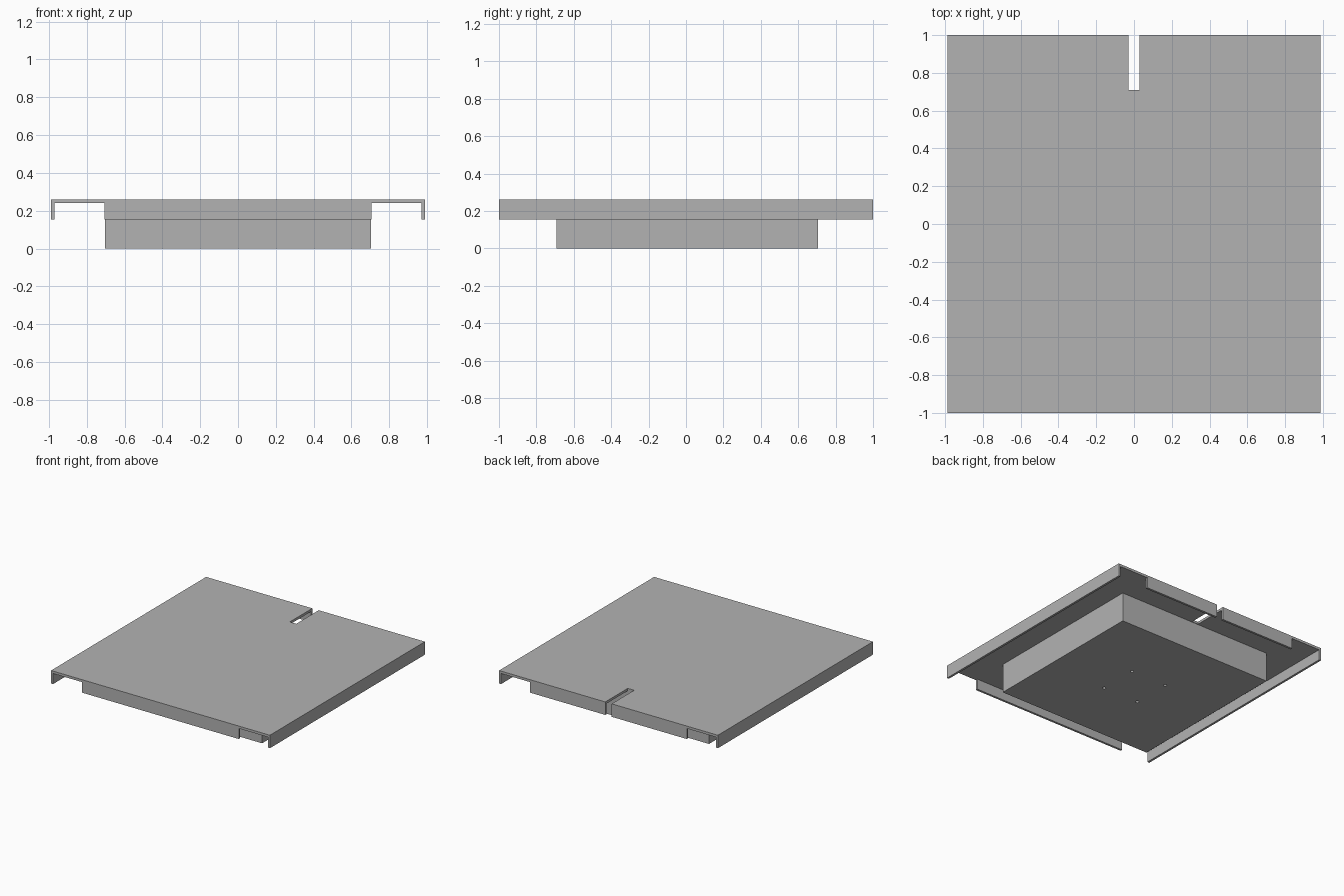
import bpy
import bmesh

cube = bpy.data.objects.get("Cube")
if cube:
    bpy.data.objects.remove(cube, do_unlink=True)

# Single material
grey = bpy.data.materials.new("plain_grey")
grey.use_nodes = True
grey.diffuse_color = (0.45, 0.45, 0.45, 1)
grey.node_tree.nodes["Principled BSDF"].inputs["Base Color"].default_value = grey.diffuse_color


def prism(name, outline, bottom, top):
    """Extrude a flat outline from one height to another."""
    bm = bmesh.new()
    face = bm.faces.new([bm.verts.new((x, y, bottom)) for x, y in outline])
    raised = bmesh.ops.extrude_face_region(bm, geom=[face])["geom"]
    verts = [v for v in raised if isinstance(v, bmesh.types.BMVert)]
    bmesh.ops.translate(bm, verts=verts, vec=(0, 0, top - bottom))
    bmesh.ops.recalc_face_normals(bm, faces=bm.faces)
    mesh = bpy.data.meshes.new(name)
    bm.to_mesh(mesh)
    bm.free()
    mesh.materials.append(grey)
    obj = bpy.data.objects.new(name, mesh)
    bpy.context.collection.objects.link(obj)
    return obj


def rect(x0, x1, y0, y1):
    return [(x0, y0), (x1, y0), (x1, y1), (x0, y1)]


def cut(target, cutter):
    """Subtract the cutter from the target and discard it."""
    cutter.hide_render = True
    mod = target.modifiers.new("cut", "BOOLEAN")
    mod.operation = "DIFFERENCE"
    mod.solver = "EXACT"
    mod.object = cutter
    bpy.context.view_layer.objects.active = target
    bpy.ops.object.modifier_apply(modifier=mod.name)
    bpy.data.objects.remove(cutter, do_unlink=True)


HALF_X, HALF_Y, TOP = 0.988, 1.0, 0.26
WALL, FLANGE_BOTTOM, CEILING = 0.018, 0.154, 0.24
FLANGE_HALF = 0.707

# Sheet lid with folded rims, open at the corners of the front and back
lid = prism("lid", rect(-HALF_X, HALF_X, -HALF_Y, HALF_Y), FLANGE_BOTTOM, TOP)
inner_x, inner_y, beyond = HALF_X - WALL, HALF_Y - WALL, HALF_Y + 0.1
half = [(-inner_x, -beyond), (-FLANGE_HALF, -beyond), (-FLANGE_HALF, -inner_y),
        (FLANGE_HALF, -inner_y), (FLANGE_HALF, -beyond), (inner_x, -beyond)]
cavity = half + [(-x, -y) for x, y in half]
cut(lid, prism("cavity_cutter", cavity, 0.05, CEILING))

# Slot through the lid and the back rim
cut(lid, prism("slot_cutter", rect(-0.029, 0.029, 0.71, beyond), 0.05, 0.4))

# Shallower box hanging below the lid
box = prism("lower_box", rect(-0.702, 0.702, -0.692, 0.706), 0, 0.25)

# Four screw holes in the underside
for sx in (-1, 1):
    for sy in (-1, 1):
        bpy.ops.mesh.primitive_cylinder_add(
            vertices=16, radius=0.013, depth=0.04,
            location=(sx * 0.162, 0.007 + sy * 0.162, 0))
        hole = bpy.context.object
        hole.data.materials.append(grey)
        cut(box, hole)
